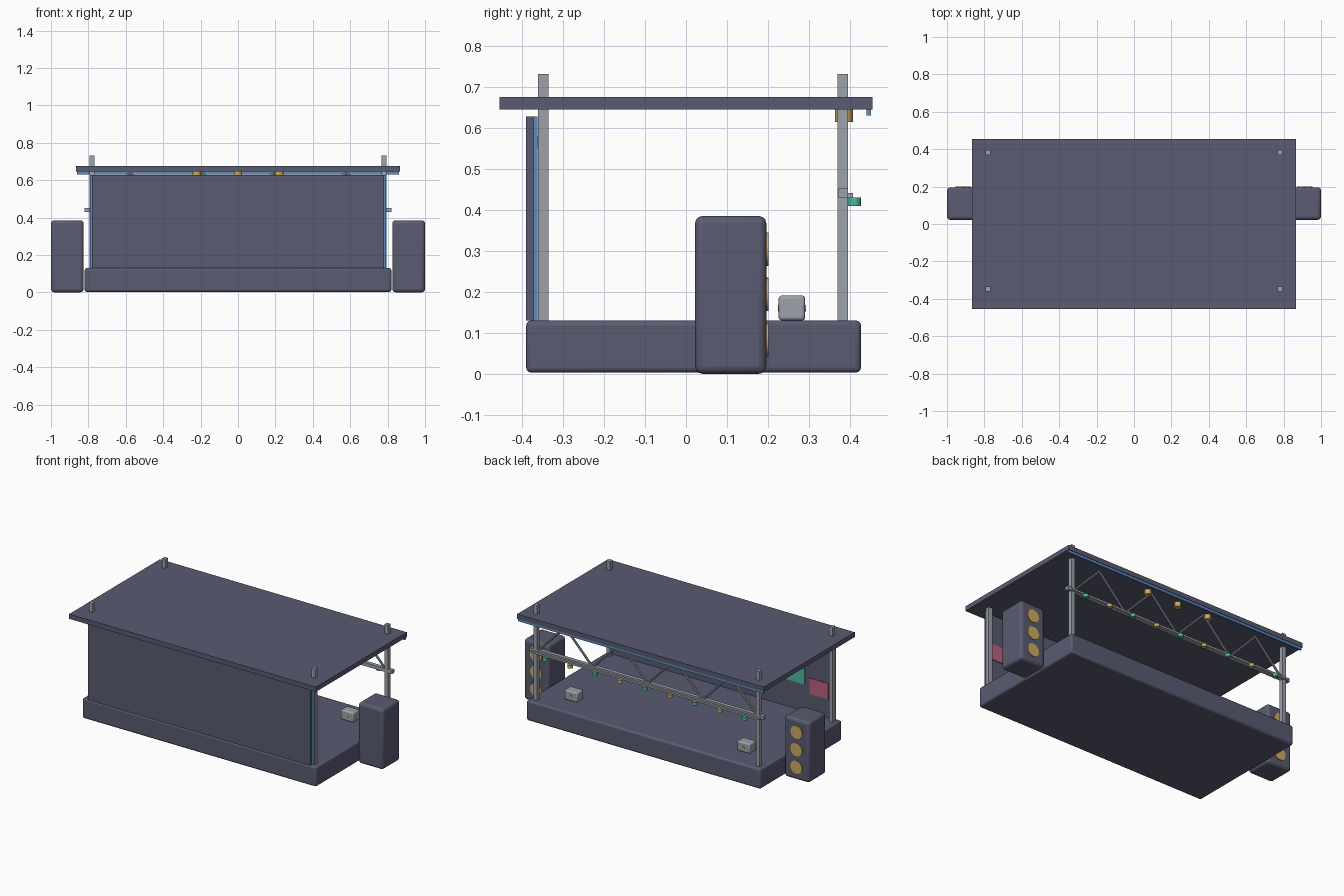
import bpy, math
from mathutils import Vector

if "Cube" in bpy.data.objects:
    bpy.data.objects.remove(bpy.data.objects["Cube"])


def mat(name, r, g, b):
    m = bpy.data.materials.new(name)
    m.diffuse_color = (r, g, b, 1)
    m.use_nodes = True
    m.node_tree.nodes["Principled BSDF"].inputs["Base Color"].default_value = m.diffuse_color
    return m


SLATE = mat("slate", .10, .105, .165)
STEEL = mat("steel_grey", .33, .36, .40)
GOLD = mat("gold", .62, .40, .12)
TEAL = mat("teal", .08, .48, .34)
PINK = mat("pink", .50, .12, .22)
BLUE = mat("blue", .11, .27, .55)


def finish(ob, name, m, bevel=0):
    ob.name = name
    ob.data.materials.append(m)
    if bevel:
        bpy.ops.object.transform_apply(location=False, rotation=False, scale=True)
        mod = ob.modifiers.new("rounding", 'BEVEL')
        mod.width, mod.segments = bevel, 3
        bpy.ops.object.shade_smooth_by_angle()
    return ob


def box(name, m, x, y, z, bevel=0):
    """Box given as (min, max) along each axis."""
    bpy.ops.mesh.primitive_cube_add(size=1, location=[(a + b) / 2 for a, b in (x, y, z)])
    ob = bpy.context.object
    ob.scale = [b - a for a, b in (x, y, z)]
    return finish(ob, name, m, bevel)


def disc(name, m, loc, r, depth, facing_y=False, sides=16):
    rot = (math.pi / 2, 0, 0) if facing_y else (0, 0, 0)
    bpy.ops.mesh.primitive_cylinder_add(vertices=sides, radius=r, depth=depth,
                                        location=loc, rotation=rot)
    bpy.ops.object.shade_smooth_by_angle()
    return finish(bpy.context.object, name, m)


def rod(name, m, a, b, r):
    a, b = Vector(a), Vector(b)
    ob = disc(name, m, (a + b) / 2, r, (b - a).length, sides=8)
    ob.rotation_euler = (b - a).to_track_quat('Z', 'Y').to_euler()


# Platform, roof and back wall
box("platform", SLATE, (-.82, .82), (-.39, .427), (.003, .13), .012)
box("roof", SLATE, (-.865, .865), (-.455, .455), (.645, .675))
box("back_wall", SLATE, (-.78, .78), (-.39, -.37), (.13, .628))
box("roof_light_strip", BLUE, (-.86, .86), (.44, .452), (.63, .645))

for s, side in ((-1, "left"), (1, "right")):
    # Corner posts passing through the roof
    for y, end in ((-.348, "wall"), (.383, "open")):
        box(f"{side}_{end}_post", STEEL, (s * .78 - .013, s * .78 + .013),
            (y - .013, y + .013), (.13, .732))
    # Light strip on each edge of the wall
    box(f"{side}_wall_strip", BLUE, (s * .786 - .006, s * .786 + .006),
        (-.372, -.363), (.13, .628))
    # Speaker towers with three cones
    box(f"{side}_speaker", SLATE, (s * .9125 - .0875, s * .9125 + .0875),
        (.022, .196), (0, .385), .018)
    for z in (.083, .194, .304):
        disc(f"{side}_speaker_cone", GOLD, (s * .9125, .196, z), .041, .01, True, 24)
    # Stage monitors with a small knob on both faces
    box(f"{side}_monitor", STEEL, (s * .605 - .045, s * .605 + .045),
        (.226, .291), (.13, .191), .008)
    disc(f"{side}_monitor_knob", GOLD, (s * .605, .2585, .16), .008, .069, True)

# Coloured tiles on the inside of the wall
tiles = ((-.675, .30, PINK), (-.51, .35, TEAL), (.51, .43, TEAL), (.675, .385, PINK))
for x, z, m in tiles:
    box("wall_tile", m, (x - .065, x + .065), (-.37, -.365), (z - .05, z + .05))
box("wall_header", GOLD, (-.2, .2), (-.37, -.36), (.55, .58))

# Lighting truss: rail, cable bar and zigzag braces
box("truss_rail", STEEL, (-.82, .82), (.371, .395), (.43, .452))
box("cable_bar", STEEL, (-.8, .8), (.395, .408), (.429, .441))
for i in range(8):
    lo, hi = .44, .64
    z0, z1 = (lo, hi) if i % 2 == 0 else (hi, lo)
    rod("truss_brace", STEEL, (-.77 + i * .1925, .383, z0),
        (-.77 + (i + 1) * .1925, .383, z1), .007)

# Hanging bulbs, alternating teal and gold
for i in range(9):
    disc("hanging_bulb", GOLD if i % 2 else TEAL, (-.7 + i * .175, .411, .42), .016, .02)

# Spotlights under the roof
for x in (-.22, 0, .22):
    disc("spotlight", GOLD, (x, .386, .63), .022, .03, sides=12)
